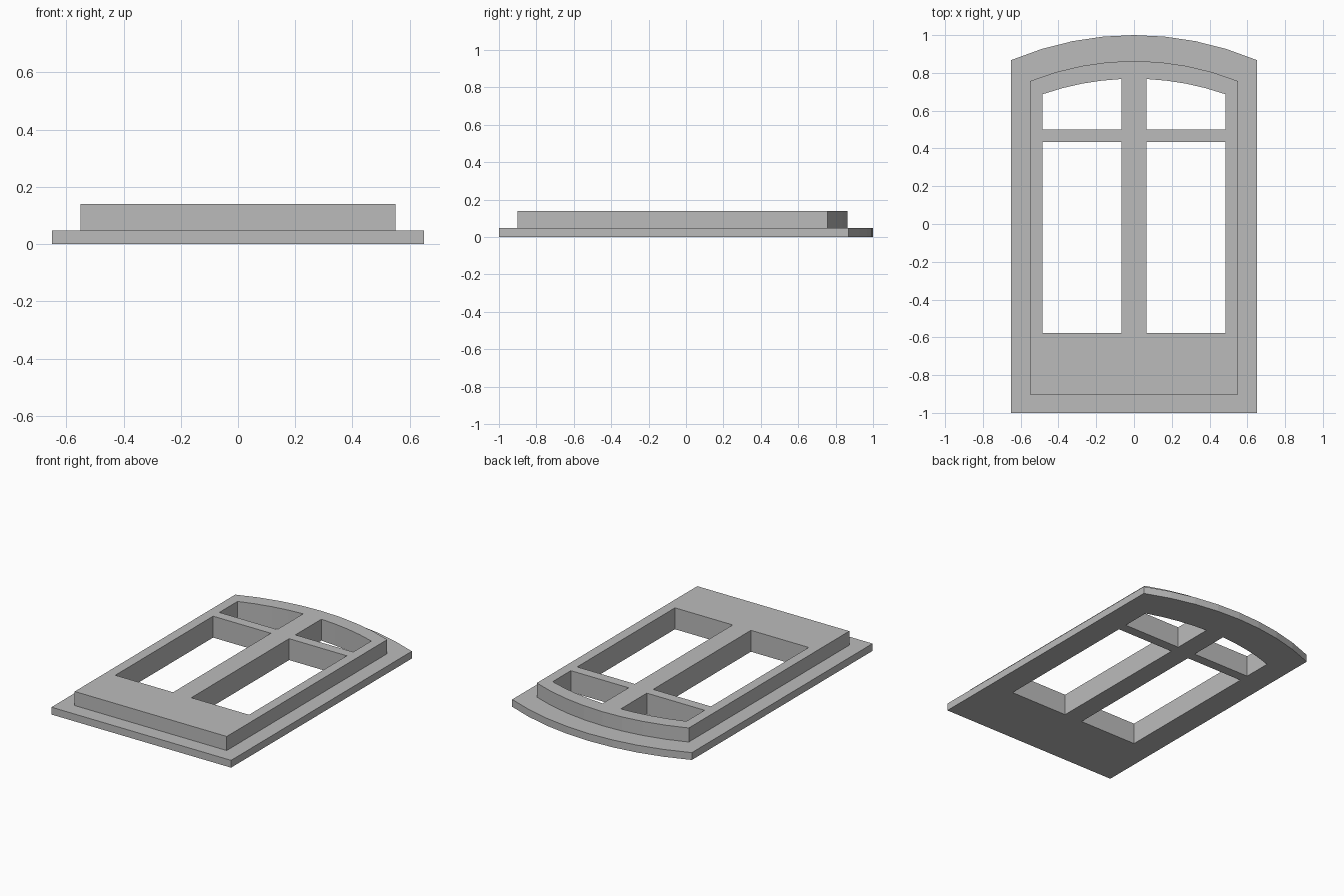
import bpy
import math

cube = bpy.data.objects.get("Cube")
if cube:
    bpy.data.objects.remove(cube, do_unlink=True)

# Plain grey for the whole window
grey = bpy.data.materials.new("plain_grey")
grey.use_nodes = True
colour = (0.5, 0.5, 0.5, 1)
grey.diffuse_color = colour
grey.node_tree.nodes["Principled BSDF"].inputs["Base Color"].default_value = colour


def arch(x0, x1, y0, half, spring, crown, steps):
    """Outline with a straight foot and a top following a circular arc."""
    rise = crown - spring
    radius = (half ** 2 + rise ** 2) / (2 * rise)
    points = [(x0, y0), (x1, y0)]
    for i in range(steps + 1):
        x = x1 + (x0 - x1) * i / steps
        points.append((x, crown - radius + math.sqrt(radius ** 2 - x ** 2)))
    return points


def rectangle(x0, x1, y0, y1):
    return [(x0, y0), (x1, y0), (x1, y1), (x0, y1)]


def slab(name, outlines, z0, z1):
    """Extrude a filled outline, leaving its inner outlines open."""
    curve = bpy.data.curves.new(name + "_profile", "CURVE")
    curve.dimensions = "2D"
    curve.fill_mode = "BOTH"
    curve.extrude = (z1 - z0) / 2
    for points in outlines:
        spline = curve.splines.new("POLY")
        spline.points.add(len(points) - 1)
        for p, (x, y) in zip(spline.points, points):
            p.co = (x, y, 0, 1)
        spline.use_cyclic_u = True
    curve.materials.append(grey)
    obj = bpy.data.objects.new(name, curve)
    obj.location.z = (z0 + z1) / 2
    bpy.context.collection.objects.link(obj)
    bpy.ops.object.select_all(action="DESELECT")
    obj.select_set(True)
    bpy.context.view_layer.objects.active = obj
    bpy.ops.object.convert(target="MESH")
    bpy.ops.object.shade_flat()


# Openings: tall panes below, arched panes above, on each side of the mullion
inner, outer = 0.066, 0.484
panes = []
for x0, x1 in ((-outer, -inner), (inner, outer)):
    panes.append(rectangle(x0, x1, -0.577, 0.434))
    panes.append(arch(x0, x1, 0.499, outer, 0.687, 0.769, 4))

# Wide thin back plate and the raised frame on it
slab("back_plate", [arch(-0.65, 0.65, -1, 0.65, 0.868, 1, 8)] + panes, 0, 0.048)
slab("raised_frame", [arch(-0.55, 0.55, -0.902, 0.55, 0.757, 0.863, 8)] + panes, 0.048, 0.14)
